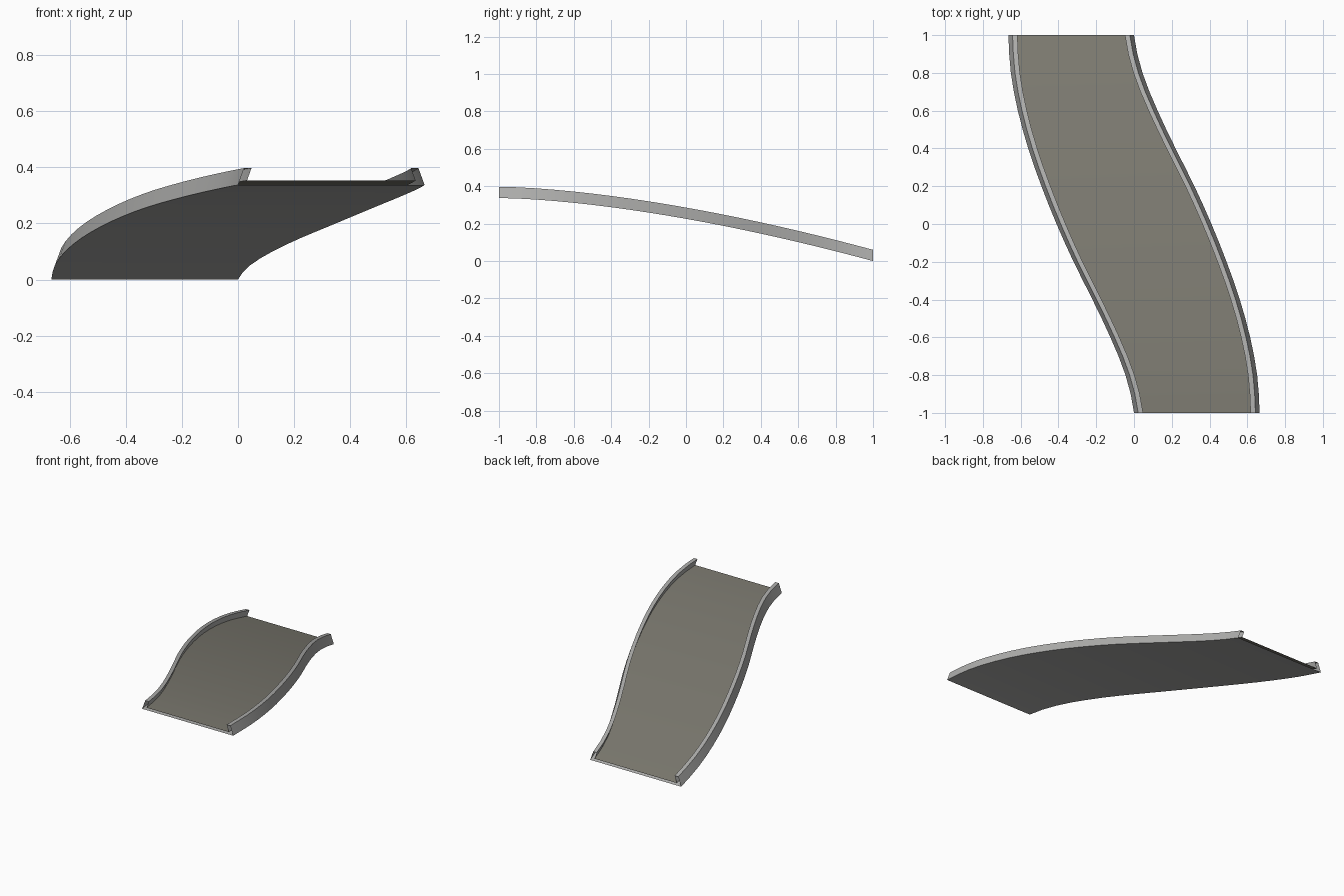
import bpy

if "Cube" in bpy.data.objects:
    bpy.data.objects.remove(bpy.data.objects["Cube"])

# Plan of the left edge, from the high front end (y=-1) to the low back end (y=1)
EDGE = [0, -.045, -.125, -.22, -.32, -.41, -.49, -.56, -.615, -.652, -.665]
STEPS = 20


def left_edge(t):
    """Smooth interpolation of the left edge, t from 0 (front) to 1 (back)."""
    n = len(EDGE) - 1
    i = min(int(t * n), n - 1)
    f = t * n - i
    a, b, c, d = (EDGE[max(0, min(n, i + k))] for k in (-1, 0, 1, 2))
    return b + .5 * f * (c - a + f * (2 * a - 5 * b + 4 * c - d + f * (3 * (b - c) + d - a)))


def right_edge(t):
    return -left_edge(1 - t)


def height(t):
    return .337 * (1 - t ** 1.6)


def material(name, color):
    m = bpy.data.materials.new(name)
    m.diffuse_color = (*color, 1)
    m.use_nodes = True
    m.node_tree.nodes["Principled BSDF"].inputs["Base Color"].default_value = m.diffuse_color
    return m


def sweep(name, profile, mat):
    """Open-ended sheet: profile points are (side, inset from that edge, height)."""
    verts, faces, n = [], [], len(profile)
    for s in range(STEPS + 1):
        t = s / STEPS
        for side, inset, up in profile:
            x = left_edge(t) + inset if side == "L" else right_edge(t) - inset
            verts.append((x, -1 + 2 * t, height(t) + up))
    for s in range(STEPS):
        for k in range(n - 1):
            a = s * n + k
            faces.append((a, a + 1, a + n + 1, a + n))
    me = bpy.data.meshes.new(name)
    me.from_pydata(verts, [], faces)
    me.materials.append(mat)
    ob = bpy.data.objects.new(name, me)
    bpy.context.collection.objects.link(ob)
    bpy.context.view_layer.objects.active = ob
    ob.select_set(True)
    bpy.ops.object.shade_smooth_by_angle(angle=.5)
    ob.select_set(False)
    return ob


grey = material("light grey metal", (.43, .43, .42))
tan = material("grey tan surface", (.205, .197, .165))

# Hollow shell: inward leaning rails joined by the underside, open at both ends
rail = [(.032, .016), (.048, .06), (.022, .06), (0, 0)]
shell = [("L", i, z) for i, z in rail] + [("R", i, z) for i, z in reversed(rail)]
sweep("rails_and_underside", shell, grey)

# Running surface between the rails
sweep("deck_surface", [("L", .032, .016), ("R", .032, .016)], tan)
